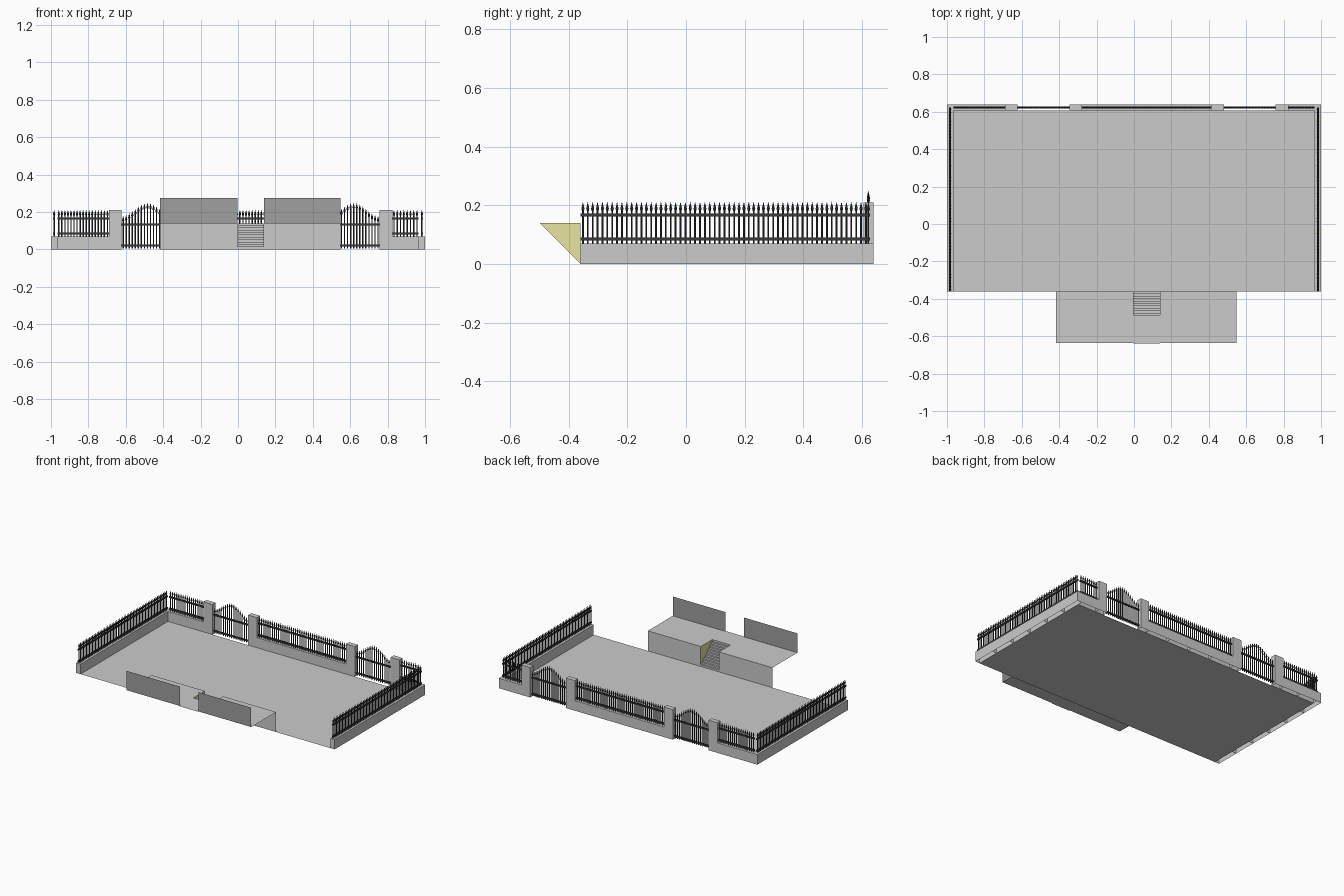
import bpy, bmesh, math

if "Cube" in bpy.data.objects:
    bpy.data.objects.remove(bpy.data.objects["Cube"])


def material(name, rgb):
    m = bpy.data.materials.new(name)
    m.diffuse_color = (*rgb, 1)
    m.use_nodes = True
    m.node_tree.nodes["Principled BSDF"].inputs["Base Color"].default_value = m.diffuse_color
    return m


iron = material("black_iron", (0.04, 0.04, 0.04))
dark = material("dark_panel", (0.35, 0.35, 0.35))
olive = material("olive_side", (0.8, 0.77, 0.35))


def finish(name, bm, mat=None):
    me = bpy.data.meshes.new(name)
    bm.to_mesh(me)
    bm.free()
    ob = bpy.data.objects.new(name, me)
    bpy.context.collection.objects.link(ob)
    if mat:
        me.materials.append(mat)
    return ob


def face(bm, *pts):
    return bm.faces.new([bm.verts.new(p) for p in pts])


def box(bm, lo, hi, open_bottom=False):
    (a, b, c), (d, e, f) = lo, hi
    v = [bm.verts.new((x, y, z)) for z in (c, f) for x, y in ((a, b), (d, b), (d, e), (a, e))]
    for i in range(4):
        j = (i + 1) % 4
        bm.faces.new((v[i], v[j], v[j + 4], v[i + 4]))
    bm.faces.new(v[4:])
    if not open_bottom:
        bm.faces.new(v[3::-1])


def picket(bm, x, y, z0, top):
    # six-sided bar with a spear head
    prof = [(0.0035, z0), (0.0035, top - 0.032), (0.0062, top - 0.024)]
    rings = [[bm.verts.new((x + r * math.cos(k * math.pi / 3), y + r * math.sin(k * math.pi / 3), z))
              for k in range(6)] for r, z in prof]
    tip = bm.verts.new((x, y, top))
    bm.faces.new(rings[0][::-1])
    for k in range(6):
        n = (k + 1) % 6
        for p, q in zip(rings, rings[1:]):
            bm.faces.new((p[k], p[n], q[n], q[k]))
        bm.faces.new((rings[-1][k], rings[-1][n], tip))


def fence(name, start, end, z0, rails, height):
    # pickets between two points, tied by horizontal rails
    bm = bmesh.new()
    length = math.dist(start, end)
    n = round(length / 0.0166)
    for i in range(n):
        t = (i + 0.5) / n
        picket(bm, start[0] + (end[0] - start[0]) * t, start[1] + (end[1] - start[1]) * t, z0, height(t))
    along_x = start[1] == end[1]
    dx, dy = (0, 0.005) if along_x else (0.005, 0)
    for z in rails:
        box(bm, (start[0] - dx, start[1] - dy, z - 0.005), (end[0] + dx, end[1] + dy, z + 0.005))
    return finish(name, bm, iron)


def wall(name, lo, hi, count):
    # low wall made of open-bottomed segments
    bm = bmesh.new()
    axis = 0 if hi[0] - lo[0] > hi[1] - lo[1] else 1
    step = (hi[axis] - lo[axis]) / count
    for i in range(count):
        a, b = list(lo), list(hi)
        a[axis] = lo[axis] + i * step
        b[axis] = a[axis] + step
        box(bm, (*a, 0), (*b, 0.07), True)
    return finish(name, bm)


flat = lambda t: 0.212
arch = lambda t: 0.18 + 0.07 * (0.5 - 0.5 * math.cos(2 * math.pi * t))
F, B0, B1, BY = -0.36, 0.606, 0.64, 0.622

# Ground
bm = bmesh.new()
face(bm, (-0.966, F, 0), (0.966, F, 0), (0.966, B0, 0), (-0.966, B0, 0))
finish("ground", bm)

# Side walls and side fences
for side, a, b, fx in (("left", -1, -0.966, -0.983), ("right", 0.966, 1, 0.983)):
    wall(side + "_wall", (a, F), (b, B1), 6)
    fence(side + "_fence", (fx, F), (fx, BY), 0.07, (0.085, 0.166), flat)

# Back walls and back fences
for i, (a, b, n) in enumerate(((-0.966, -0.69, 2), (-0.277, 0.412, 4), (0.825, 0.966, 1))):
    wall(f"back_wall_{i}", (a, B0), (b, B1), n)
    fence(f"back_fence_{i}", (max(a, -0.983), BY), (b, BY), 0.07, (0.085, 0.166), flat)

# Gate pillars
for i, (a, b) in enumerate(((-0.69, -0.622), (-0.346, -0.277), (0.412, 0.48), (0.757, 0.825))):
    bm = bmesh.new()
    box(bm, (a, B0, 0), (b, B1, 0.21), True)
    finish(f"gate_pillar_{i}", bm)

# Arched gates
for side, a, b in (("left", -0.622, -0.346), ("right", 0.48, 0.757)):
    fence(side + "_gate", (a, BY), (b, BY), 0.006, (0.021, 0.133), arch)

# Raised terrace with a stair notch, and its retaining wall
X0, X1, S0, S1, T, E, H = -0.417, 0.547, -0.004, 0.138, -0.5, -0.635, 0.14
bm = bmesh.new()
for a, b in ((X0, S0), (S1, X1)):
    face(bm, (a, E, H), (b, E, H), (b, F, H), (a, F, H))
    face(bm, (b, F, 0), (a, F, 0), (a, F, H), (b, F, H))
face(bm, (S0, -0.64, H), (S1, -0.64, H), (S1, T + 0.01, H), (S0, T + 0.01, H))
finish("terrace", bm)

# Dark parapet panels along the terrace edge
bm = bmesh.new()
for a, b in ((X0, S0), (S1, X1)):
    face(bm, (b, E, H), (a, E, H), (a, E, 0.275), (b, E, 0.275))
finish("parapet_panels", bm, dark)

# Steps cut into the terrace
bm = bmesh.new()
N = 11
rise, run = H / N, (F - T) / N
for i in range(N):
    y, z = F - i * run, i * rise
    face(bm, (S1, y, z), (S0, y, z), (S0, y, z + rise), (S1, y, z + rise))
    face(bm, (S0, y - run, z + rise), (S1, y - run, z + rise), (S1, y, z + rise), (S0, y, z + rise))
finish("steps", bm)

# Triangular stair sides
bm = bmesh.new()
face(bm, (S0, F, 0), (S0, F, H), (S0, T, H))
face(bm, (S1, F, 0), (S1, T, H), (S1, F, H))
finish("stair_sides", bm, olive)
